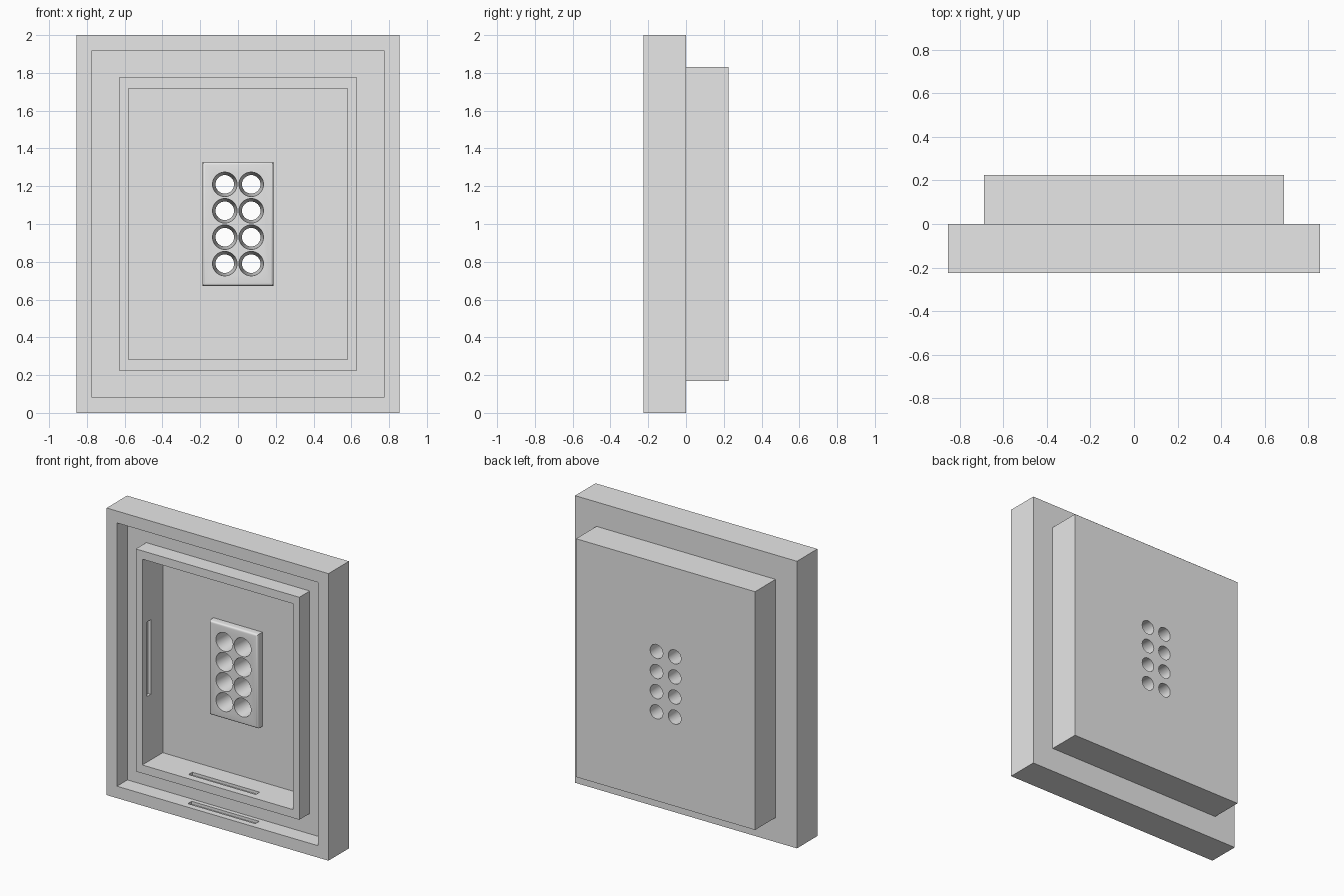
import bpy, bmesh, math
from mathutils import Matrix, Vector

if "Cube" in bpy.data.objects:
    bpy.data.objects.remove(bpy.data.objects["Cube"])

grey = bpy.data.materials.new("light_grey")
grey.diffuse_color = (0.8, 0.8, 0.8, 1)
grey.use_nodes = True
grey.node_tree.nodes["Principled BSDF"].inputs["Base Color"].default_value = grey.diffuse_color
MID = 1.0  # height of the centre


def finish(bm, name):
    bmesh.ops.recalc_face_normals(bm, faces=bm.faces[:])
    me = bpy.data.meshes.new(name)
    bm.to_mesh(me)
    bm.free()
    me.materials.append(grey)
    ob = bpy.data.objects.new(name, me)
    bpy.context.collection.objects.link(ob)
    return ob


def nested_rects(name, loops):
    """Bridge a chain of rectangles (half width, half height, y), capped at both ends."""
    bm = bmesh.new()
    rings = [[bm.verts.new((sx * w, y, MID + sz * h))
              for sx, sz in ((-1, -1), (1, -1), (1, 1), (-1, 1))] for w, h, y in loops]
    for a, b in zip(rings, rings[1:]):
        for i in range(4):
            j = (i + 1) % 4
            bm.faces.new((a[i], a[j], b[j], b[i]))
    bm.faces.new(rings[0])
    bm.faces.new(rings[-1])
    return finish(bm, name)


def add_box(bm, centre, size):
    bmesh.ops.create_cube(bm, size=1, matrix=Matrix.Translation(Vector(centre))
                          @ Matrix.Diagonal((*size, 1)))


def cut(ob, cutter):
    mod = ob.modifiers.new("cut", 'BOOLEAN')
    mod.operation = 'DIFFERENCE'
    mod.solver = 'EXACT'
    mod.object = cutter
    bpy.ops.object.select_all(action='DESELECT')
    bpy.context.view_layer.objects.active = ob
    ob.select_set(True)
    bpy.ops.object.modifier_apply(modifier=mod.name)


# Body: recess floor, raised inner rim, channel, outer frame, rear box
body = nested_rects("framed_housing", [
    (0.58, 0.717, 0.0), (0.58, 0.717, -0.225),
    (0.63, 0.775, -0.225), (0.63, 0.775, -0.11),
    (0.775, 0.917, -0.11), (0.775, 0.917, -0.225),
    (0.855, 1.0, -0.225), (0.855, 1.0, 0.0),
    (0.69, 0.83, 0.0), (0.69, 0.83, 0.225)])

# Raised panel with a rounded front edge
R, FRONT, W, H = 0.015, -0.05, 0.188, 0.328
arc = [(W - R + R * math.cos(a), H - R + R * math.cos(a), FRONT + R - R * math.sin(a))
       for a in (math.radians(d) for d in (0, 22.5, 45, 67.5, 90))]
panel = nested_rects("hole_panel", [(W, H, 0.0)] + arc)

# Tapered through holes, two columns of four
bm = bmesh.new()
for sx in (-1, 1):
    for k in range(4):
        mat = (Matrix.Translation((sx * 0.07, 0.0875, MID + (k - 1.5) * 0.14))
               @ Matrix.Rotation(math.radians(-90), 4, 'X'))
        bmesh.ops.create_cone(bm, cap_ends=True, segments=32, radius1=0.0679,
                              radius2=0.0461, depth=0.375, matrix=mat)
holes = finish(bm, "hole_cutter")

# Shallow slots in the inner rim walls and the frame's top and bottom walls
bm = bmesh.new()
SLOT_Y, SLOT_T, SLOT_L, DEEP = -0.153, 0.042, 0.52, 0.04
for s in (-1, 1):
    add_box(bm, (s * 0.58, SLOT_Y, MID), (DEEP, SLOT_T, SLOT_L))
    add_box(bm, (0, SLOT_Y, MID + s * 0.717), (SLOT_L, SLOT_T, DEEP))
    add_box(bm, (0, SLOT_Y - 0.007, MID + s * 0.917), (SLOT_L, SLOT_T, DEEP))
slots = finish(bm, "slot_cutter")

cut(body, slots)
cut(body, holes)
cut(panel, holes)
for c in (holes, slots):
    bpy.data.objects.remove(c)

# Smooth hole walls and rounded panel edge, sharp corners elsewhere
for ob in (body, panel):
    bpy.ops.object.select_all(action='DESELECT')
    bpy.context.view_layer.objects.active = ob
    ob.select_set(True)
    bpy.ops.object.shade_smooth_by_angle(angle=math.radians(30))
